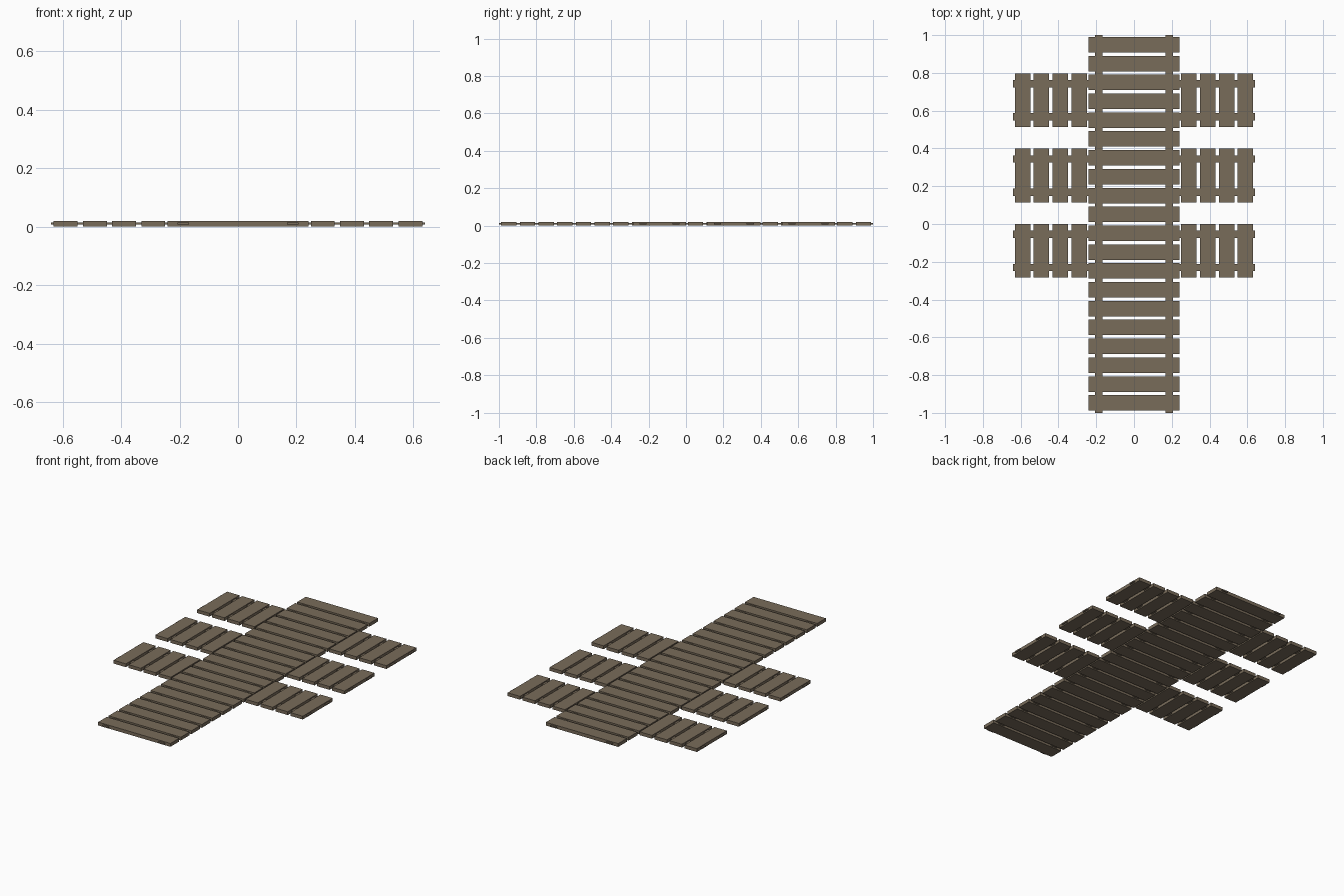
import bpy, bmesh
from mathutils import Matrix, Vector

if "Cube" in bpy.data.objects:
    bpy.data.objects.remove(bpy.data.objects["Cube"])

wood = bpy.data.materials.new("weathered wood")
wood.diffuse_color = (0.19, 0.149, 0.102, 1)
wood.use_nodes = True
wood.node_tree.nodes["Principled BSDF"].inputs["Base Color"].default_value = wood.diffuse_color


def boxes(name, items):
    """One object made of axis-aligned boxes: (x, y, z, sx, sy, sz)."""
    bm = bmesh.new()
    for x, y, z, sx, sy, sz in items:
        m = Matrix.Translation((x, y, z)) @ Matrix.Diagonal(Vector((sx, sy, sz, 1)))
        bmesh.ops.create_cube(bm, size=1, matrix=m)
    me = bpy.data.meshes.new(name)
    bm.to_mesh(me)
    bm.free()
    me.materials.append(wood)
    ob = bpy.data.objects.new(name, me)
    bpy.context.collection.objects.link(ob)


T, RT, Z = 0.02, 0.007, 0.01   # plank thickness, rail thickness, centre height

# Main walkway
boxes("walkway_planks", [(0, -0.947 + 0.0998 * i, Z, 0.482, 0.082, T) for i in range(20)])
boxes("walkway_rails", [(s * 0.187, 0, Z, 0.039, 2.0, RT) for s in (-1, 1)])

# Side fingers: three on each side
for row, y in enumerate((-0.142, 0.256, 0.655), 1):
    for s, side in ((-1, "left"), (1, "right")):
        boxes(f"finger_planks_{side}_{row}",
              [(s * (0.29 + 0.1 * i), y, Z, 0.082, 0.285, T) for i in range(4)])
        boxes(f"finger_rails_{side}_{row}",
              [(s * 0.44, y + d, Z, 0.4, 0.039, RT) for d in (-0.088, 0.088)])
